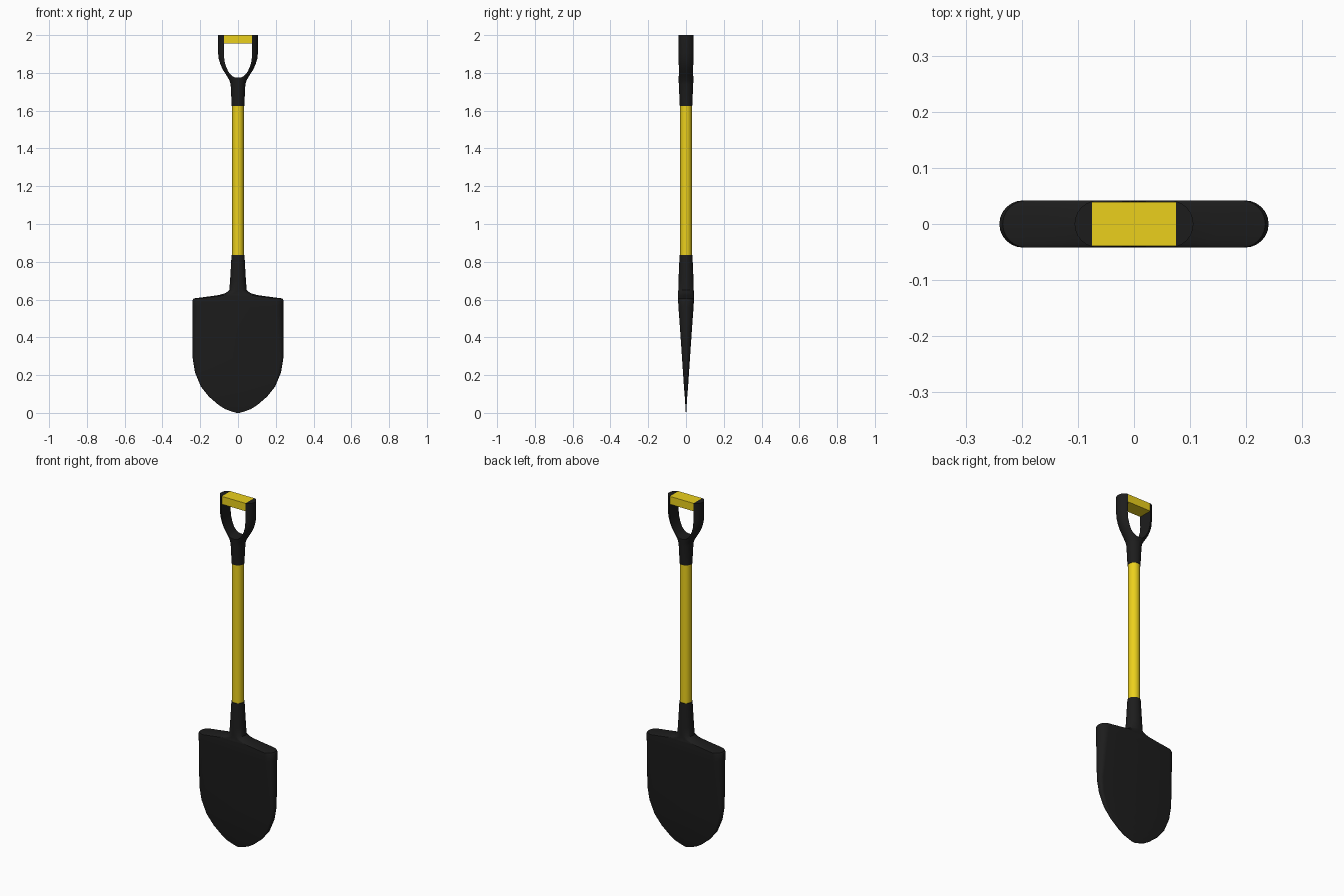
import bpy, bmesh, math

if "Cube" in bpy.data.objects:
    bpy.data.objects.remove(bpy.data.objects["Cube"])


def material(name, color):
    m = bpy.data.materials.new(name)
    m.diffuse_color = color
    m.use_nodes = True
    m.node_tree.nodes["Principled BSDF"].inputs["Base Color"].default_value = m.diffuse_color
    return m


BLACK = material("black", (0.012, 0.012, 0.012, 1))
YELLOW = material("yellow", (0.83, 0.63, 0.012, 1))


def finish(bm, name, mat, angle=35):
    bmesh.ops.recalc_face_normals(bm, faces=bm.faces)
    mesh = bpy.data.meshes.new(name)
    bm.to_mesh(mesh)
    bm.free()
    ob = bpy.data.objects.new(name, mesh)
    bpy.context.collection.objects.link(ob)
    mesh.materials.append(mat)
    bpy.ops.object.select_all(action='DESELECT')
    ob.select_set(True)
    bpy.context.view_layer.objects.active = ob
    bpy.ops.object.shade_smooth_by_angle(angle=math.radians(angle))
    return ob


def stadium_loft(name, mat, sections, n=12):
    """Loft round-ended sections given as (z, half width, half depth)."""
    bm = bmesh.new()
    rings = []
    for z, w, d in sections:
        r = min(w, d)
        ring = []
        for side in (1, -1):
            for i in range(n + 1):
                a = -math.pi / 2 + math.pi * i / n
                x = max(w - r, 0.0002) + r * math.cos(a)
                ring.append(bm.verts.new((side * x, side * d * math.sin(a), z)))
        rings.append(ring)
    for a, b in zip(rings, rings[1:]):
        for i in range(len(a)):
            j = (i + 1) % len(a)
            bm.faces.new((a[i], a[j], b[j], b[i]))
    bm.faces.new(rings[0])
    bm.faces.new(rings[-1])
    return finish(bm, name, mat)


# Blade with shoulders and shaft socket
stadium_loft("blade", BLACK, [
    (0.0, 0.008, 0.001), (0.008, 0.035, 0.0015), (0.02, 0.068, 0.002),
    (0.04, 0.1, 0.0035), (0.085, 0.153, 0.0065), (0.14, 0.197, 0.011),
    (0.215, 0.228, 0.016), (0.29, 0.24, 0.021), (0.45, 0.24, 0.032),
    (0.56, 0.24, 0.040), (0.598, 0.24, 0.042), (0.606, 0.234, 0.042),
    (0.617, 0.15, 0.042), (0.624, 0.1, 0.042), (0.634, 0.066, 0.0415),
    (0.65, 0.046, 0.041), (0.70, 0.042, 0.04), (0.835, 0.034, 0.034)])

# Shaft
bm = bmesh.new()
bmesh.ops.create_cone(bm, cap_ends=True, segments=32, radius1=0.0305,
                      radius2=0.0305, depth=0.83)
bmesh.ops.translate(bm, verts=bm.verts, vec=(0, 0, 1.23))
finish(bm, "shaft", YELLOW)

# Handle fork: solid body with the arch opening cut through it
fork = stadium_loft("handle_fork", BLACK, [
    (1.625, 0.033, 0.033), (1.74, 0.039, 0.038), (1.76, 0.045, 0.039),
    (1.79, 0.063, 0.040), (1.82, 0.082, 0.041), (1.845, 0.093, 0.042),
    (1.875, 0.102, 0.042), (1.91, 0.106, 0.042), (2.0, 0.106, 0.042)])
half = [(0.02, 1.777), (0.035, 1.787), (0.05, 1.805), (0.062, 1.83),
        (0.071, 1.86), (0.075, 1.895), (0.075, 2.1)]
outline = [(0, 1.775)] + half + [(-x, z) for x, z in reversed(half)]
bm = bmesh.new()
face = bm.faces.new([bm.verts.new((x, -0.1, z)) for x, z in outline])
ext = bmesh.ops.extrude_face_region(bm, geom=[face])
bmesh.ops.translate(bm, vec=(0, 0.2, 0), verts=[
    v for v in ext["geom"] if isinstance(v, bmesh.types.BMVert)])
cutter = finish(bm, "fork_cutter", BLACK)
cutter.hide_render = True
mod = fork.modifiers.new("opening", 'BOOLEAN')
mod.operation = 'DIFFERENCE'
mod.solver = 'EXACT'
mod.object = cutter
bpy.context.view_layer.objects.active = fork
bpy.ops.object.modifier_apply(modifier=mod.name)
bpy.data.objects.remove(cutter)
bpy.ops.object.select_all(action='DESELECT')
fork.select_set(True)
bpy.ops.object.shade_smooth_by_angle(angle=math.radians(35))

# Grip bar
bm = bmesh.new()
bmesh.ops.create_cube(bm, size=1)
bmesh.ops.scale(bm, verts=bm.verts, vec=(0.15, 0.078, 0.045))
bmesh.ops.translate(bm, verts=bm.verts, vec=(0, 0, 1.9775))
finish(bm, "grip", YELLOW)
